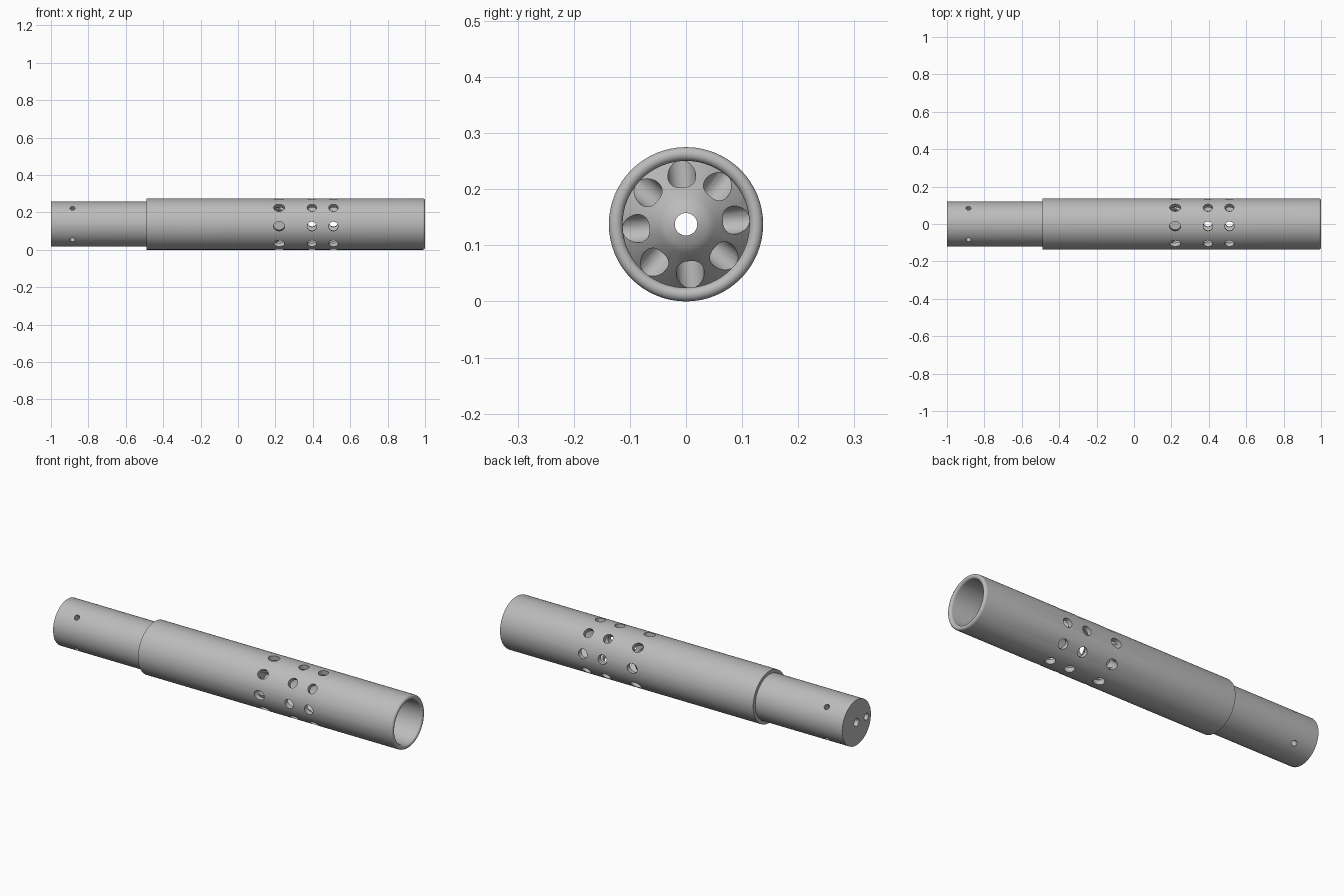
import bpy, bmesh, math
from mathutils import Matrix, Vector

if "Cube" in bpy.data.objects:
    bpy.data.objects.remove(bpy.data.objects["Cube"], do_unlink=True)

SEGMENTS = 64
OUTER, INNER, SHANK, BORE = 0.1375, 0.113, 0.12, 0.02

# Single metal colour
metal = bpy.data.materials.new("grey metal")
metal.use_nodes = True
colour = (0.5, 0.5, 0.5, 1)
metal.diffuse_color = colour
metal.node_tree.nodes["Principled BSDF"].inputs["Base Color"].default_value = colour


def new_object(name, bm):
    bmesh.ops.recalc_face_normals(bm, faces=bm.faces)
    mesh = bpy.data.meshes.new(name)
    bm.to_mesh(mesh)
    bm.free()
    mesh.materials.append(metal)
    obj = bpy.data.objects.new(name, mesh)
    bpy.context.collection.objects.link(obj)
    return obj


def lathe(name, profile):
    """Revolve a closed (x, radius) outline around the x axis."""
    bm = bmesh.new()
    rings = []
    for i in range(SEGMENTS):
        a = math.tau * i / SEGMENTS
        rings.append([bm.verts.new((x, r * math.cos(a), r * math.sin(a))) for x, r in profile])
    n = len(profile)
    for i in range(SEGMENTS):
        a, b = rings[i], rings[(i + 1) % SEGMENTS]
        for j in range(n):
            k = (j + 1) % n
            bm.faces.new((a[j], a[k], b[k], b[j]))
    return new_object(name, bm)


def drill(bm, centre, direction, radius, depth, stretch=1.0):
    """Add a cylinder to the cutter, optionally stretched along x."""
    turn = Vector(direction).to_track_quat('Z', 'Y').to_matrix().to_4x4()
    matrix = Matrix.Translation(centre) @ Matrix.Diagonal((stretch, 1, 1, 1)) @ turn
    bmesh.ops.create_cone(bm, cap_ends=True, segments=24, radius1=radius,
                          radius2=radius, depth=depth, matrix=matrix)


def drill_ring(bm, x, count, start, radius, r_in, r_out, stretch=1.0):
    for i in range(count):
        a = math.radians(start) + math.tau * i / count
        d = Vector((0, math.cos(a), math.sin(a)))
        drill(bm, Vector((x, 0, 0)) + d * (r_in + r_out) / 2, d, radius, r_out - r_in, stretch)


# Tube outline: bored shank, shoulder, rounded muzzle, open chamber and cone
lip = (OUTER - INNER) / 2
muzzle = [(1 - lip + lip * math.sin(t), (OUTER + INNER) / 2 + lip * math.cos(t))
          for t in (math.pi * i / 10 for i in range(11))]
profile = [(-1, BORE), (-1, SHANK), (-0.49, SHANK), (-0.49, OUTER)] + muzzle + [
    (0.192, INNER), (0.268, 0.05), (0.278, 0.038), (0.284, BORE)]
body = lathe("vented_tube", profile)

# Drilled holes: three rings of vents, four shank pin holes, one end hole
bm = bmesh.new()
drill_ring(bm, 0.22, 8, 5, 0.025, 0.066, 0.2, 1.18)
for x in (0.395, 0.51):
    drill_ring(bm, x, 8, 5, 0.025, 0.09, 0.2)
drill_ring(bm, -0.885, 4, 45, 0.014, 0.07, 0.2)
drill(bm, (-0.95, -0.082, 0), (1, 0, 0), 0.018, 0.3)
cutter = new_object("hole_cutter", bm)

cut = body.modifiers.new("holes", 'BOOLEAN')
cut.operation, cut.solver, cut.object = 'DIFFERENCE', 'EXACT', cutter
bpy.context.view_layer.objects.active = body
body.select_set(True)
cutter.select_set(False)
bpy.ops.object.modifier_apply(modifier=cut.name)
bpy.data.objects.remove(cutter, do_unlink=True)

body.location.z = OUTER
bpy.ops.object.shade_smooth_by_angle(angle=math.radians(30))
